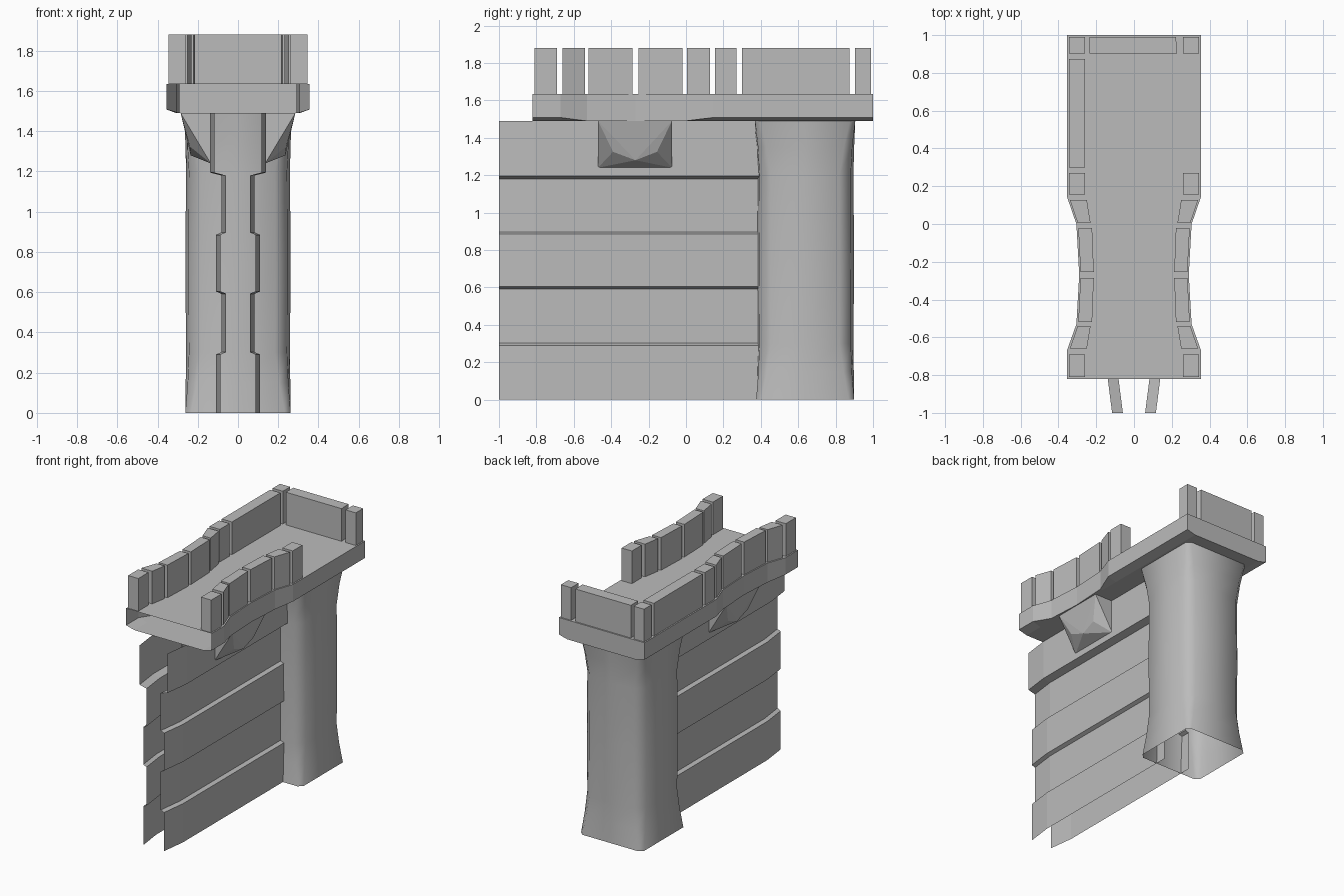
import bpy

cube = bpy.data.objects.get("Cube")
if cube:
    bpy.data.objects.remove(cube, do_unlink=True)

stone = bpy.data.materials.new("grey_stone")
stone.use_nodes = True
GREY = (0.5, 0.5, 0.5, 1)
stone.diffuse_color = GREY
stone.node_tree.nodes["Principled BSDF"].inputs["Base Color"].default_value = GREY


def make(name, verts, faces, mirror=False, smooth=None):
    mesh = bpy.data.meshes.new(name)
    mesh.from_pydata(verts, [], faces)
    mesh.materials.append(stone)
    obj = bpy.data.objects.new(name, mesh)
    bpy.context.collection.objects.link(obj)
    if mirror:
        obj.modifiers.new("Mirror", "MIRROR").use_mirror_merge = False
    if smooth:
        bpy.ops.object.select_all(action="DESELECT")
        obj.select_set(True)
        bpy.context.view_layer.objects.active = obj
        bpy.ops.object.shade_smooth_by_angle(angle=smooth)
    return obj


def loft(rows, closed=False):
    """Join equal-length rows of points with quads."""
    n = len(rows[0])
    faces = []
    for r in range(len(rows) - 1):
        for i in range(n if closed else n - 1):
            j = (i + 1) % n
            faces.append((r * n + i, r * n + j, (r + 1) * n + j, (r + 1) * n + i))
    return [p for row in rows for p in row], faces


# Stepped wall sheets that pinch together at the front end
wall_profile = [(.11, 0), (.11, .29), (.083, .302), (.083, .592), (.11, .604),
                (.11, .885), (.083, .897), (.083, 1.18), (.14, 1.195), (.14, 1.49)]
rows = [[(x - pinch, y, z) for x, z in wall_profile]
        for y, pinch in ((-1, .024), (-.81, 0), (.46, 0))]
verts, faces = loft(rows)
make("wall_sheets", verts, [f[::-1] for f in faces], mirror=True)


# Hollow tower: sharp corners at both ends, softened between
def tower_ring(z, mid, side, cut):
    ring = []
    for c, s in ((1, 0), (0, 1), (-1, 0), (0, -1)):
        for a, b in ((side, cut - side), (mid, 0), (side, side - cut)):
            ring.append((a * c - b * s, .637 + a * s + b * c, z))
    return ring


verts, faces = loft([tower_ring(0, .262, .262, .03), tower_ring(.15, .26, .25, .045),
                     tower_ring(.3, .258, .244, .06), tower_ring(.75, .262, .246, .06),
                     tower_ring(1.2, .258, .244, .06), tower_ring(1.35, .262, .252, .045),
                     tower_ring(1.49, .268, .268, .03)], closed=True)
make("tower", verts, faces, smooth=1.0)

# Waisted walkway shell, open at the front
outline = [(-.82, .355), (-.67, .355), (-.53, .305), (-.27, .29),
           (0, .305), (.145, .355), (1, .355)]
rows = []
for y, x in outline:
    lip = 1.508 if x > .33 else 1.49
    rows.append([(-.285, y, 1.49), (-x, y, lip), (-x, y, 1.635),
                 (x, y, 1.635), (x, y, lip), (.285, y, 1.49)])
verts, faces = loft(rows, closed=True)
faces.append(tuple(range(len(verts) - 6, len(verts))))
make("walkway", verts, [f[::-1] for f in faces])


# Battlement blocks, given as (y, inner x, outer x) at each end
def block(name, start, end, mirror=True):
    ring = [(start[1], start[0]), (start[2], start[0]), (end[2], end[0]), (end[1], end[0])]
    verts, faces = loft([[(x, y, z) for x, y in ring] for z in (1.635, 1.88)], closed=True)
    make(name, verts, faces + [(3, 2, 1, 0), (4, 5, 6, 7)], mirror)


IN, OUT = .26, .345
block("front_corner_merlons", (-.81, IN, OUT), (-.69, IN, OUT))
block("front_slanted_merlons", (-.66, .25, .34), (-.54, .2 + .03, .298))
block("front_waist_merlons", (-.52, .222, .295), (-.285, .213, .283))
block("rear_waist_merlons", (-.255, .213, .283), (-.02, .222, .295))
block("rear_slanted_merlons", (.005, .23, .298), (.128, .25, .34))
block("middle_merlons", (.155, IN, OUT), (.27, IN, OUT))
block("rear_corner_merlons", (.903, IN, OUT), (.99, IN, OUT))
block("long_parapet", (.3, -OUT, -IN), (.873, -OUT, -IN), mirror=False)
block("rear_parapet", (.903, -.235, .228), (.99, -.235, .222), mirror=False)

# Faceted corbels under the waist of the walkway
corbel = [(.285, -.47, 1.49), (.285, -.075, 1.49), (.24, -.39, 1.325), (.235, -.27, 1.28),
          (.24, -.155, 1.325), (.135, -.47, 1.24), (.135, -.075, 1.24),
          (.135, -.47, 1.49), (.135, -.075, 1.49)]
make("corbels", corbel, [(0, 2, 3), (0, 3, 1), (1, 3, 4), (0, 5, 2), (1, 4, 6), (2, 5, 3),
                         (3, 5, 6), (3, 6, 4), (0, 7, 5), (1, 6, 8)], mirror=True)
